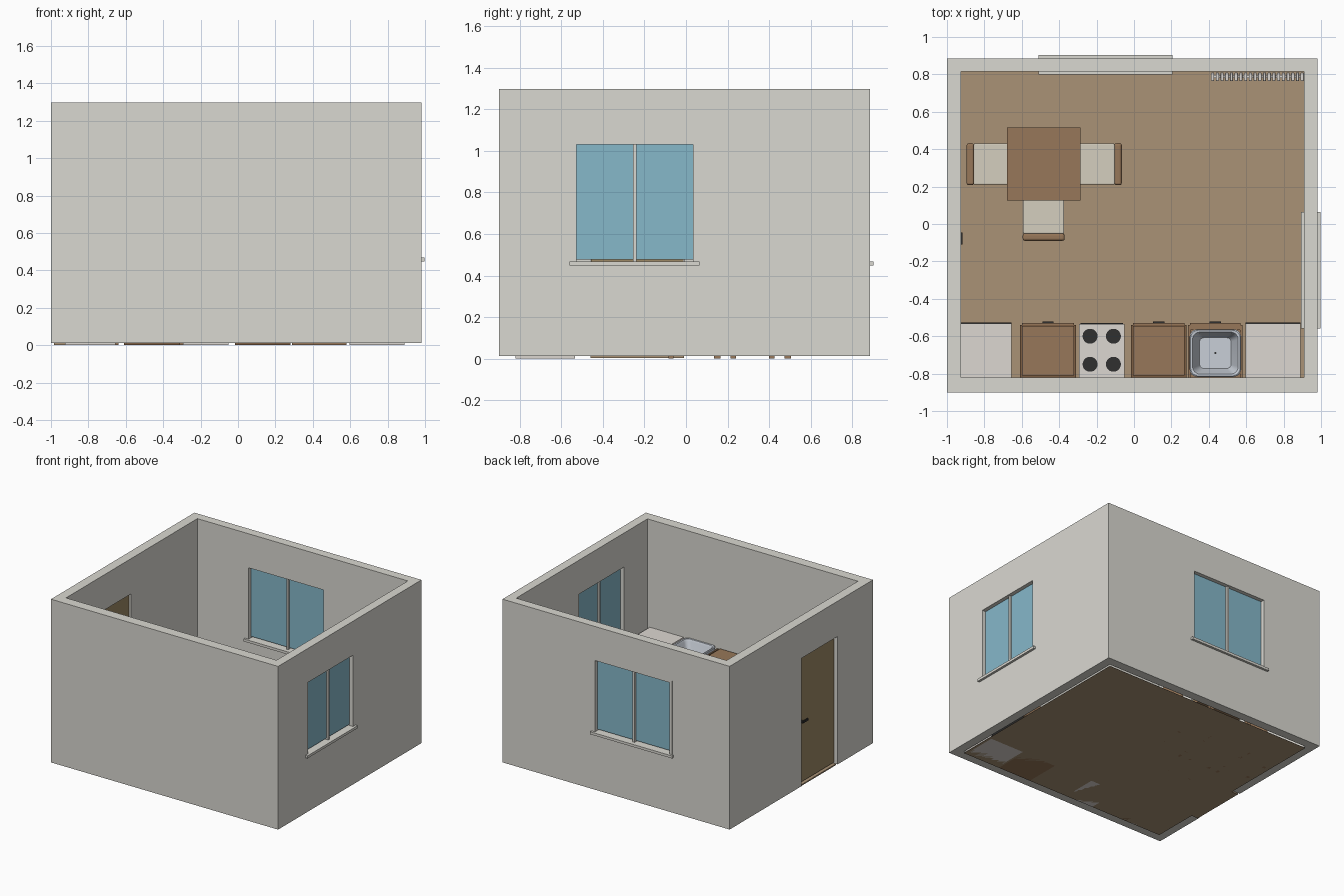
import bpy, bmesh
from math import pi, cos, sin
from mathutils import Matrix

if "Cube" in bpy.data.objects:
    bpy.data.objects.remove(bpy.data.objects["Cube"])


def mat(name, r, g, b):
    m = bpy.data.materials.new(name)
    m.diffuse_color = (r, g, b, 1)
    m.use_nodes = True
    m.node_tree.nodes["Principled BSDF"].inputs["Base Color"].default_value = m.diffuse_color
    return m


WOOD = mat("wood", 0.31, 0.185, 0.10)
WOOD_DARK = mat("dark_wood", 0.20, 0.11, 0.055)
FLOOR = mat("floor_wood", 0.40, 0.29, 0.18)
DOOR = mat("door_wood", 0.34, 0.25, 0.13)
GLASS = mat("glass", 0.24, 0.48, 0.59)
WALL = mat("plaster", 0.70, 0.69, 0.64)
WHITE = mat("white", 0.72, 0.68, 0.64)
CREAM = mat("cushion", 0.66, 0.62, 0.52)
BLACK = mat("black", 0.03, 0.03, 0.03)
STEEL = mat("steel", 0.58, 0.62, 0.68)


def finish(name, bm, m=None):
    me = bpy.data.meshes.new(name)
    bm.to_mesh(me)
    bm.free()
    ob = bpy.data.objects.new(name, me)
    bpy.context.collection.objects.link(ob)
    if m:
        me.materials.append(m)
    return ob


def box(name, x, y, z, m=None, bevel=0, place=None):
    bm = bmesh.new()
    bmesh.ops.create_cube(bm, size=1)
    for v in bm.verts:
        v.co = [(lo + hi) / 2 + c * (hi - lo) for c, (lo, hi) in zip(v.co, (x, y, z))]
    if bevel:
        bmesh.ops.bevel(bm, geom=bm.edges[:], offset=bevel, segments=3, profile=0.5, affect='EDGES')
    if place:
        bm.transform(place)
    return finish(name, bm, m)


def disc(name, x, y, z0, z1, r, m):
    bm = bmesh.new()
    bmesh.ops.create_cone(bm, cap_ends=True, segments=24, radius1=r, radius2=r, depth=z1 - z0,
                          matrix=Matrix.Translation((x, y, (z0 + z1) / 2)))
    return finish(name, bm, m)


# Floor sheet
bm = bmesh.new()
bm.faces.new([bm.verts.new(p) for p in
              ((-0.925, -0.82, 0), (0.91, -0.82, 0), (0.91, 0.815, 0), (-0.925, 0.815, 0))])
finish("floor", bm, FLOOR)

# Walls with openings cut for the room, two windows and the door
walls = box("walls", (-1, 0.98), (-0.9, 0.885), (0.012, 1.298), WALL)
cuts = [((-0.925, 0.91), (-0.82, 0.815), (-0.5, 2)),
        ((0.8, 1.1), (-0.55, 0.055), (0.46, 1.05)),
        ((-0.5, 0.195), (0.7, 1), (0.46, 1.05)),
        ((-1.1, -0.8), (-0.46, -0.01), (-0.1, 1.02))]
bpy.context.view_layer.objects.active = walls
for c in cuts:
    cutter = box("cutter", *c)
    cutter.hide_render = True
    mod = walls.modifiers.new("cut", 'BOOLEAN')
    mod.operation, mod.solver, mod.object = 'DIFFERENCE', 'EXACT', cutter
    bpy.ops.object.modifier_apply(modifier=mod.name)
    bpy.data.objects.remove(cutter)


# Windows: local x along the wall, local +y outward
def window(name, w, place):
    h = w / 2
    for s, side in ((-1, "left"), (1, "right")):
        xs = sorted((s * h, s * (h - 0.022)))
        box(f"{name}_{side}_jamb", xs, (-0.035, 0.035), (0.465, 1.05), WALL, place=place)
        gx = sorted((s * 0.008, s * (h - 0.022)))
        box(f"{name}_{side}_glass", gx, (-0.004, 0.004), (0.478, 1.03), GLASS, place=place)
    box(name + "_head", (-h + 0.022, h - 0.022), (-0.035, 0.035), (1.03, 1.05), WALL, place=place)
    box(name + "_mullion", (-0.008, 0.008), (-0.02, 0.02), (0.465, 1.03), WALL, place=place)
    box(name + "_sill", (-h - 0.01, h + 0.01), (-0.052, 0.053), (0.448, 0.468), WALL, place=place)


window("back_window", 0.695, Matrix.Translation((-0.152, 0.85, 0)))
window("side_window", 0.605, Matrix.Translation((0.945, -0.2475, 0)) @ Matrix.Rotation(-pi / 2, 4, 'Z'))

# Door, threshold and handles
box("door_leaf", (-0.968, -0.94), (-0.458, -0.012), (0.02, 1.018), DOOR)
box("threshold", (-0.985, -0.925), (-0.46, -0.01), (0.002, 0.012), FLOOR)
for s, side in ((-1, "outer"), (1, "inner")):
    xs = [-0.954 + s * d for d in (0.014, 0.026, 0.036)]
    box(side + "_handle_stem", sorted(xs[:2]), (-0.06, -0.045), (0.49, 0.505), BLACK)
    box(side + "_handle_lever", sorted(xs[1:]), (-0.11, -0.045), (0.49, 0.505), BLACK)

# Cupboards with an inset worktop, door panel and bar handle
for i, (x0, x1, top) in enumerate(((-0.61, -0.31, 1), (-0.015, 0.28, 1), (0.29, 0.58, 0))):
    n, c = f"cupboard_{i + 1}", (x0 + x1) / 2
    if top:
        box(n + "_body", (x0, x1), (-0.82, -0.54), (0, 0.44), WOOD_DARK)
        box(n + "_worktop", (x0 + 0.01, x1 - 0.01), (-0.81, -0.545), (0.44, 0.45), WOOD)
    else:
        box(n + "_base", (x0, x1), (-0.82, -0.54), (0, 0.3), WOOD)
        box(n + "_left_side", (x0, x0 + 0.012), (-0.82, -0.54), (0.3, 0.44), WOOD)
        box(n + "_right_side", (x1 - 0.012, x1), (-0.82, -0.54), (0.3, 0.44), WOOD)
        box(n + "_front_rail", (x0 + 0.012, x1 - 0.012), (-0.566, -0.54), (0.3, 0.44), WOOD)
    box(n + "_door", (x0 + 0.01, x1 - 0.01), (-0.54, -0.53), (0.03, 0.435), WOOD)
    box(n + "_handle", (c - 0.03, c + 0.03), (-0.53, -0.52), (0.385, 0.395), BLACK)

# Sink: rounded rectangles bridged from the outer skirt over the rim to the bowl floor
bm = bmesh.new()
sections = [(0.125, 0.118, 0.03, 0.38), (0.137, 0.127, 0.04, 0.445), (0.137, 0.127, 0.04, 0.458),
            (0.132, 0.122, 0.04, 0.462), (0.122, 0.112, 0.04, 0.46), (0.114, 0.104, 0.035, 0.445),
            (0.09, 0.088, 0.025, 0.345), (0.084, 0.082, 0.022, 0.335)]
prev = None
for hx, hy, r, z in sections:
    ring = []
    for q, (sx, sy) in enumerate(((1, 1), (-1, 1), (-1, -1), (1, -1))):
        for k in range(7):
            a = (q + k / 6) * pi / 2
            ring.append(bm.verts.new((0.435 + sx * (hx - r) + r * cos(a),
                                      -0.69 + sy * (hy - r) + r * sin(a), z)))
    if prev:
        for k in range(28):
            bm.faces.new((prev[k], prev[(k + 1) % 28], ring[(k + 1) % 28], ring[k]))
    prev = ring
bm.faces.new(prev)
bmesh.ops.recalc_face_normals(bm, faces=bm.faces)
sink = finish("sink", bm, STEEL)
bpy.context.view_layer.objects.active = sink
sink.select_set(True)
bpy.ops.object.shade_smooth_by_angle()
disc("sink_drain", 0.435, -0.69, 0.335, 0.338, 0.006, BLACK)

# Stove with four hot plates
box("stove_body", (-0.295, -0.05), (-0.82, -0.535), (0, 0.45), WHITE)
box("oven_door", (-0.285, -0.06), (-0.535, -0.528), (0.06, 0.36), BLACK)
for x in (-0.235, -0.11):
    for y in (-0.6, -0.75):
        disc("hot_plate", x, y, 0.45, 0.456, 0.04, BLACK)

# Fridge and washing machine, with dark front panels
box("fridge_body", (-0.925, -0.655), (-0.82, -0.535), (0, 0.8), WHITE)
box("fridge_lower_front", (-0.925, -0.655), (-0.535, -0.527), (0.02, 0.5), BLACK)
box("fridge_upper_front", (-0.925, -0.655), (-0.535, -0.527), (0.51, 0.8), BLACK)
box("washer_body", (0.595, 0.89), (-0.82, -0.535), (0, 0.45), WHITE)
box("washer_front", (0.595, 0.89), (-0.535, -0.527), (0.02, 0.45), BLACK)

# Table
box("table_top", (-0.68, -0.285), (0.125, 0.515), (0.34, 0.365), WOOD)
for x in (-0.67, -0.325):
    for y in (0.135, 0.475):
        box("table_leg", (x, x + 0.03), (y, y + 0.03), (0, 0.34), WOOD)

# Chairs, back towards local -y
for i, (x, y, turn) in enumerate(((-0.483, 0.04, 0), (-0.765, 0.32, -pi / 2), (-0.195, 0.32, pi / 2))):
    p = Matrix.Translation((x, y, 0)) @ Matrix.Rotation(turn, 4, 'Z')
    n = f"chair_{i + 1}"
    box(n + "_seat", (-0.11, 0.11), (-0.092, 0.13), (0.19, 0.225), CREAM, 0.006, p)
    box(n + "_back", (-0.112, 0.112), (-0.13, -0.09), (0.19, 0.44), WOOD, 0.012, p)
    for lx in (-0.105, 0.08):
        for ly in (-0.125, 0.1):
            box(n + "_leg", (lx, lx + 0.025), (ly, ly + 0.025), (0, 0.195), WOOD, 0, p)

# Radiator: row of ribs joined by two header pipes
for k in range(20):
    x = 0.412 + k * 0.0252
    box("radiator_rib", (x, x + 0.017), (0.765, 0.81), (0.07, 0.38), WHITE, 0.004)
for z in (0.09, 0.35):
    box("radiator_header", (0.415, 0.905), (0.78, 0.797), (z, z + 0.018), WHITE)
